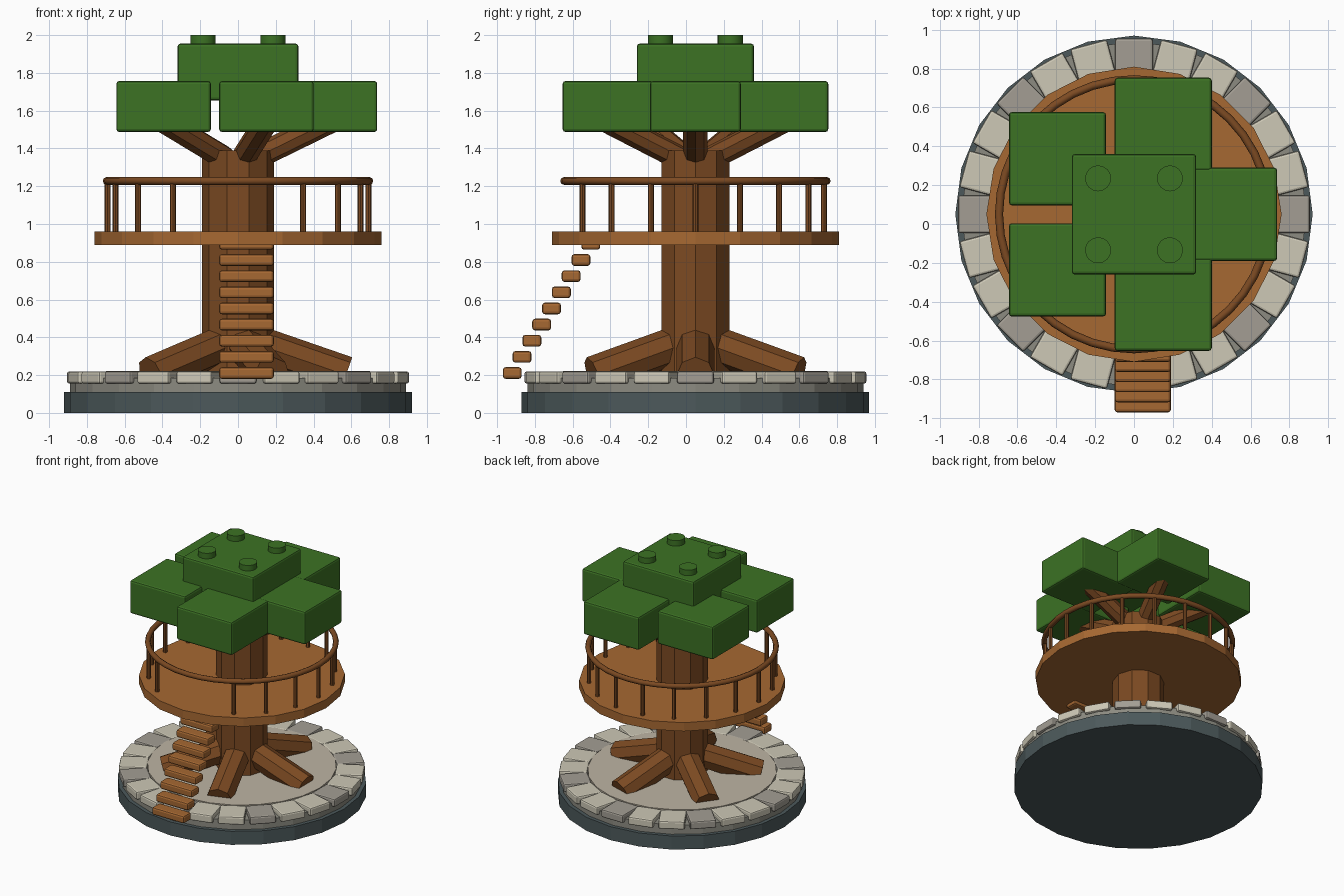
import bpy, math
from mathutils import Vector

if "Cube" in bpy.data.objects:
    bpy.data.objects.remove(bpy.data.objects["Cube"])

CY = 0.05  # tree axis sits slightly behind the origin because of the stairs


def material(name, rgb):
    m = bpy.data.materials.new(name)
    lin = [(c / 255 / 12.92) if c < 11 else ((c / 255 + 0.055) / 1.055) ** 2.4 for c in rgb]
    m.diffuse_color = (*lin, 1)
    m.use_nodes = True
    m.node_tree.nodes["Principled BSDF"].inputs["Base Color"].default_value = m.diffuse_color
    return m


LEAF = material("leaf green", (60, 114, 36))
BARK = material("bark brown", (124, 74, 34))
PLANK = material("plank brown", (166, 104, 50))
SLATE = material("dark slate", (76, 89, 91))
MORTAR = material("mortar grey", (140, 139, 129))
SAND = material("sand", (190, 181, 163))
PALE = material("pale stone", (205, 200, 182))
GREY = material("grey stone", (163, 158, 148))


def finish(name, mat, bevel=0, segments=2):
    ob = bpy.context.object
    ob.name = name
    ob.data.materials.append(mat)
    if bevel:
        mod = ob.modifiers.new("bevel", 'BEVEL')
        mod.width, mod.segments = bevel, segments
    return ob


def disc(name, mat, r, z0, z1, sides, x=0, y=CY, smooth=False):
    """Upright cylinder with a vertex on the +x axis."""
    bpy.ops.mesh.primitive_cylinder_add(vertices=sides, radius=r, depth=z1 - z0,
                                        location=(x, y, (z0 + z1) / 2),
                                        rotation=(0, 0, math.pi / 2))
    if smooth:
        bpy.ops.object.shade_smooth_by_angle(angle=math.radians(40))
    return finish(name, mat)


def box(name, mat, centre, size, bevel, turn=0):
    bpy.ops.mesh.primitive_cube_add(size=1, location=centre, rotation=(0, 0, turn))
    ob = bpy.context.object
    ob.scale = size
    bpy.ops.object.transform_apply(location=False, rotation=False, scale=True)
    return finish(name, mat, bevel)


def polar(r, a, z):
    return Vector((r * math.cos(a), CY + r * math.sin(a), z))


def limb(name, mat, a, b, r, sides):
    """Cylinder between two points."""
    d = b - a
    bpy.ops.mesh.primitive_cylinder_add(vertices=sides, radius=r, depth=d.length, location=(a + b) / 2)
    ob = bpy.context.object
    ob.rotation_euler = d.to_track_quat('Z', 'Y').to_euler()
    return finish(name, mat)


# Round base
disc("base_plate", SLATE, 0.92, 0, 0.11, 24)
disc("mortar_ring", MORTAR, 0.89, 0.11, 0.185, 24)
disc("sand_floor", SAND, 0.70, 0.15, 0.222, 24)

# Ring of paving stones, every third one grey
for i in range(24):
    a = i * math.tau / 24
    box(f"paving_stone_{i}", PALE if i % 3 else GREY, polar(0.80, a, 0.1875),
        (0.21, 0.195, 0.065), 0.012, a)

# Trunk with five roots and five branches
disc("trunk", BARK, 0.19, 0.2, 1.39, 10)
for i in range(5):
    a = i * math.tau / 5
    limb(f"root_{i}", BARK, polar(0.08, a, 0.37), polar(0.572, a, 0.20), 0.10, 8)
    limb(f"branch_{i}", BARK, polar(0.09, a, 1.35), polar(0.55, a, 1.575), 0.065, 8)

# Deck and railing, with two posts left out above the stairs
disc("deck", PLANK, 0.76, 0.89, 0.96, 20)
bpy.ops.mesh.primitive_torus_add(major_radius=0.695, minor_radius=0.021, major_segments=40,
                                 minor_segments=8, location=(0, CY, 1.228))
bpy.ops.object.shade_smooth_by_angle(angle=math.radians(50))
finish("hand_rail", BARK)
for i in range(18):
    if i not in (13, 14):
        p = polar(0.69, i * math.tau / 18, 0)
        disc(f"rail_post_{i}", BARK, 0.016, 0.95, 1.23, 8, p.x, p.y)

# Stairs
for i in range(9):
    box(f"stair_step_{i}", PLANK, (0.045, -0.92 + 0.052 * i, 0.211 + 0.0855 * i),
        (0.29, 0.10, 0.062), 0.015)

# Leaf blocks on the branches, top block and its studs
for i in range(5):
    box(f"leaf_block_{i}", LEAF, polar(0.487, i * math.tau / 5, 1.622), (0.5, 0.48, 0.27), 0.015)
box("top_leaf_block", LEAF, (0, CY, 1.805), (0.64, 0.62, 0.30), 0.015)
for sx in (-1, 1):
    for sy in (-1, 1):
        disc("leaf_stud", LEAF, 0.067, 1.94, 2.0, 16, 0.185 * sx, CY + 0.185 * sy, smooth=True)
